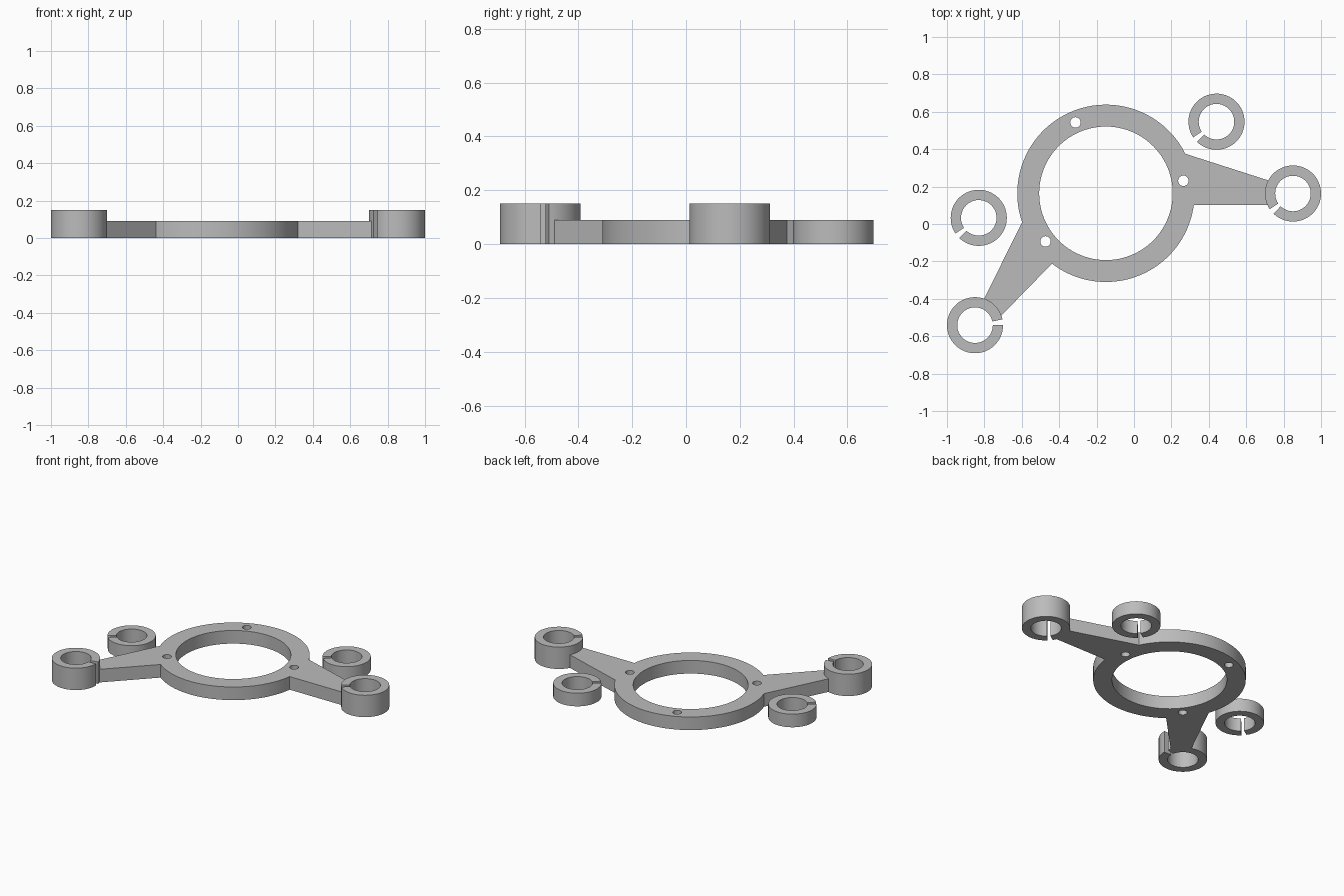
import bpy, bmesh, math

if "Cube" in bpy.data.objects:
    bpy.data.objects.remove(bpy.data.objects["Cube"])

grey = bpy.data.materials.new("plain grey")
grey.diffuse_color = (0.5, 0.5, 0.5, 1)
grey.use_nodes = True
grey.node_tree.nodes["Principled BSDF"].inputs["Base Color"].default_value = grey.diffuse_color

PLATE_H, CLAMP_H = 0.09, 0.15
RING = (-0.15, 0.164)
CLAMP_R, BORE_R = 0.15, 0.095
RIGHT, LEFT = (0.85, 0.163), (-0.85, -0.541)


def arc(centre, r, a0, a1, n):
    """Points from angle a0 to a1 in degrees, both ends included."""
    return [(centre[0] + r * math.cos(math.radians(a0 + (a1 - a0) * i / n)),
             centre[1] + r * math.sin(math.radians(a0 + (a1 - a0) * i / n)))
            for i in range(n + 1)]


def circle(centre, r, n):
    return arc(centre, r, 0, 360, n)[:-1]


def extrude_profile(name, loops, height):
    """Fill closed 2D loops (inner loops become holes) and extrude up from z = 0."""
    curve = bpy.data.curves.new(name + "_profile", 'CURVE')
    curve.dimensions, curve.fill_mode = '2D', 'BOTH'
    curve.extrude = height / 2
    for pts in loops:
        spline = curve.splines.new('POLY')
        spline.points.add(len(pts) - 1)
        for p, (x, y) in zip(spline.points, pts):
            p.co = (x, y, 0, 1)
        spline.use_cyclic_u = True
    helper = bpy.data.objects.new(name + "_helper", curve)
    bpy.context.collection.objects.link(helper)
    deps = bpy.context.evaluated_depsgraph_get()
    mesh = bpy.data.meshes.new_from_object(helper.evaluated_get(deps))
    bpy.data.objects.remove(helper)
    bm = bmesh.new()
    bm.from_mesh(mesh)
    bmesh.ops.remove_doubles(bm, verts=bm.verts, dist=1e-5)
    bmesh.ops.translate(bm, verts=bm.verts, vec=(0, 0, height / 2))
    bmesh.ops.recalc_face_normals(bm, faces=bm.faces)
    bm.to_mesh(mesh)
    bm.free()
    mesh.materials.clear()
    mesh.materials.append(grey)
    obj = bpy.data.objects.new(name, mesh)
    bpy.context.collection.objects.link(obj)
    bpy.ops.object.select_all(action='DESELECT')
    obj.select_set(True)
    bpy.context.view_layer.objects.active = obj
    bpy.ops.object.shade_smooth_by_angle(angle=math.radians(30))


# Ring plate with two tapered arms, whose tips hug the clamps
outline = (arc(RING, 0.474, 26.5, 199, 64)
           + arc(LEFT, CLAMP_R - 0.001, 71, 20, 10)
           + arc(RING, 0.474, 232.5, 352.5, 44)
           + arc(RIGHT, CLAMP_R - 0.001, 204, 152, 10))
bolt_holes = [(-0.313, 0.543), (0.264, 0.231), (-0.473, -0.093)]
extrude_profile("ring_plate",
                [outline, circle(RING, 0.357, 96)] + [circle(c, 0.028, 24) for c in bolt_holes],
                PLATE_H)

# Split clamp collars: tall ones on the arms, short loose ones beside the ring
for name, centre, slot, height in [
        ("right_clamp", RIGHT, 214, CLAMP_H),
        ("left_clamp", LEFT, 0, CLAMP_H),
        ("loose_collar_right", (0.441, 0.547), 214, PLATE_H),
        ("loose_collar_left", (-0.83, 0.033), 214, PLATE_H)]:
    a0, a1 = slot + 12, slot + 360
    loop = arc(centre, CLAMP_R, a0, a1, 60) + arc(centre, BORE_R, a1, a0, 60)
    extrude_profile(name, [loop], height)
